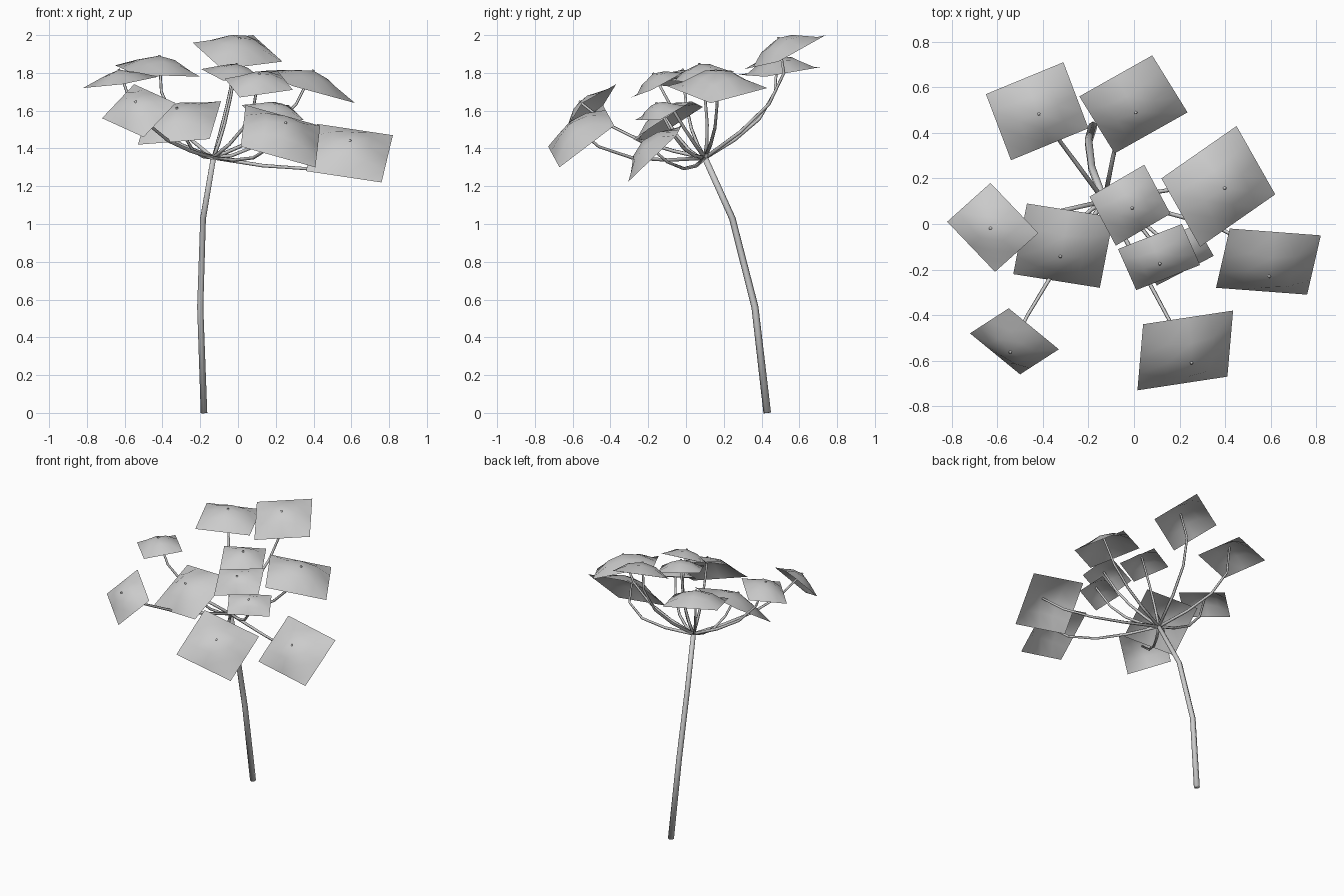
import bpy
import bmesh
from mathutils import Vector

cube = bpy.data.objects.get("Cube")
if cube:
    bpy.data.objects.remove(cube, do_unlink=True)


def make_material(name, colour):
    mat = bpy.data.materials.new(name)
    mat.use_nodes = True
    mat.diffuse_color = colour
    mat.node_tree.nodes["Principled BSDF"].inputs["Base Color"].default_value = colour
    return mat


GREY = make_material("plain grey", (0.6, 0.6, 0.6, 1))


def finish(bm, name):
    mesh = bpy.data.meshes.new(name)
    bm.to_mesh(mesh)
    bm.free()
    mesh.materials.append(GREY)
    mesh.polygons.foreach_set("use_smooth", [True] * len(mesh.polygons))
    obj = bpy.data.objects.new(name, mesh)
    bpy.context.collection.objects.link(obj)
    return obj


def tube(name, points, start_radius, end_radius, sides):
    """Tapered tube through the points, with closed ends."""
    bm = bmesh.new()
    rings = []
    last = len(points) - 1
    for i, point in enumerate(points):
        along = points[min(i + 1, last)] - points[max(i - 1, 0)]
        turn = Vector((0, 0, 1)).rotation_difference(along)
        circle = bmesh.ops.create_circle(
            bm, segments=sides, radius=start_radius + (end_radius - start_radius) * i / last)
        for v in circle["verts"]:
            v.co = point + turn @ v.co
        rings.append(circle["verts"])
    for low, high in zip(rings, rings[1:]):
        for k in range(sides):
            n = (k + 1) % sides
            bm.faces.new((low[k], low[n], high[n], high[k]))
    bm.faces.new(rings[0][::-1])
    bm.faces.new(rings[-1])
    bmesh.ops.recalc_face_normals(bm, faces=bm.faces)
    return finish(bm, name)


def bezier(a, b, c, d, steps):
    out = []
    for i in range(steps + 1):
        t = i / steps
        s = 1 - t
        out.append(a * s**3 + b * 3 * s * s * t + c * 3 * s * t * t + d * t**3)
    return out


def domed_panel(name, left, back, right):
    """Thin square panel bulging in the middle; returns crown point and normal."""
    centre = (left + right) / 2
    u_half = (back - left) / 2
    v_half = (right - back) / 2
    normal = u_half.cross(v_half).normalized()
    if normal.z < 0:
        normal = -normal
    bulge = 0.24 * (u_half.length + v_half.length)
    bm = bmesh.new()
    bmesh.ops.create_grid(bm, x_segments=4, y_segments=4, size=1)
    for v in bm.verts:
        u, w, _ = v.co
        v.co = centre + u_half * u + v_half * w + normal * bulge * (1 - u * u) * (1 - w * w)
    bmesh.ops.recalc_face_normals(bm, faces=bm.faces)
    bm.normal_update()
    if sum(f.normal.dot(normal) for f in bm.faces) < 0:
        bmesh.ops.reverse_faces(bm, faces=bm.faces)
    finish(bm, name)
    return centre + normal * bulge, normal


# Main stem, leaning forward as it rises
HUB = Vector((-0.13, 0.1, 1.35))
stem_path = [Vector(p) for p in ((-0.18, 0.43, 0), (-0.2, 0.365, 0.56), (-0.185, 0.245, 1.03))]
tube("stem", stem_path + [HUB], 0.02, 0.016, 6)

# Flower head panels: left, back and right corner of each
PANELS = {
    "back_right": ((-0.65, 0.57, 1.84), (-0.31, 0.71, 1.83), (-0.2, 0.42, 1.78)),
    "back": ((-0.24, 0.56, 1.96), (0.08, 0.74, 2), (0.235, 0.49, 1.86)),
    "right": ((-0.82, 0.01, 1.72), (-0.63, 0.18, 1.76), (-0.42, -0.04, 1.78)),
    "inner_right": ((-0.53, -0.22, 1.42), (-0.47, 0.09, 1.62), (-0.09, 0.03, 1.65)),
    "left": ((0.36, -0.28, 1.28), (0.42, -0.02, 1.53), (0.82, -0.05, 1.47)),
    "front": ((0.015, -0.73, 1.41), (0.04, -0.44, 1.63), (0.435, -0.38, 1.52)),
    "back_left": ((0.12, 0.2, 1.81), (0.45, 0.43, 1.72), (0.62, 0.13, 1.64)),
    "inner_front": ((-0.07, -0.11, 1.77), (0.21, 0, 1.81), (0.29, -0.18, 1.71)),
    "centre": ((-0.195, 0.12, 1.82), (0.045, 0.26, 1.81), (0.16, 0.045, 1.75)),
    "front_right": ((-0.72, -0.48, 1.56), (-0.55, -0.37, 1.74), (-0.33, -0.55, 1.64)),
    "lower_left": ((0.02, -0.13, 1.63), (0.27, 0, 1.63), (0.35, -0.14, 1.55)),
}

# Each panel sits on a thin branch that sweeps out and turns up into its middle
for name, corners in PANELS.items():
    crown, normal = domed_panel(name + "_panel", *(Vector(c) for c in corners))
    below = crown - normal * 0.3
    path = bezier(HUB, (HUB + below) / 2, below, crown + normal * 0.004, 4)
    tube(name + "_branch", path, 0.011, 0.007, 5)
